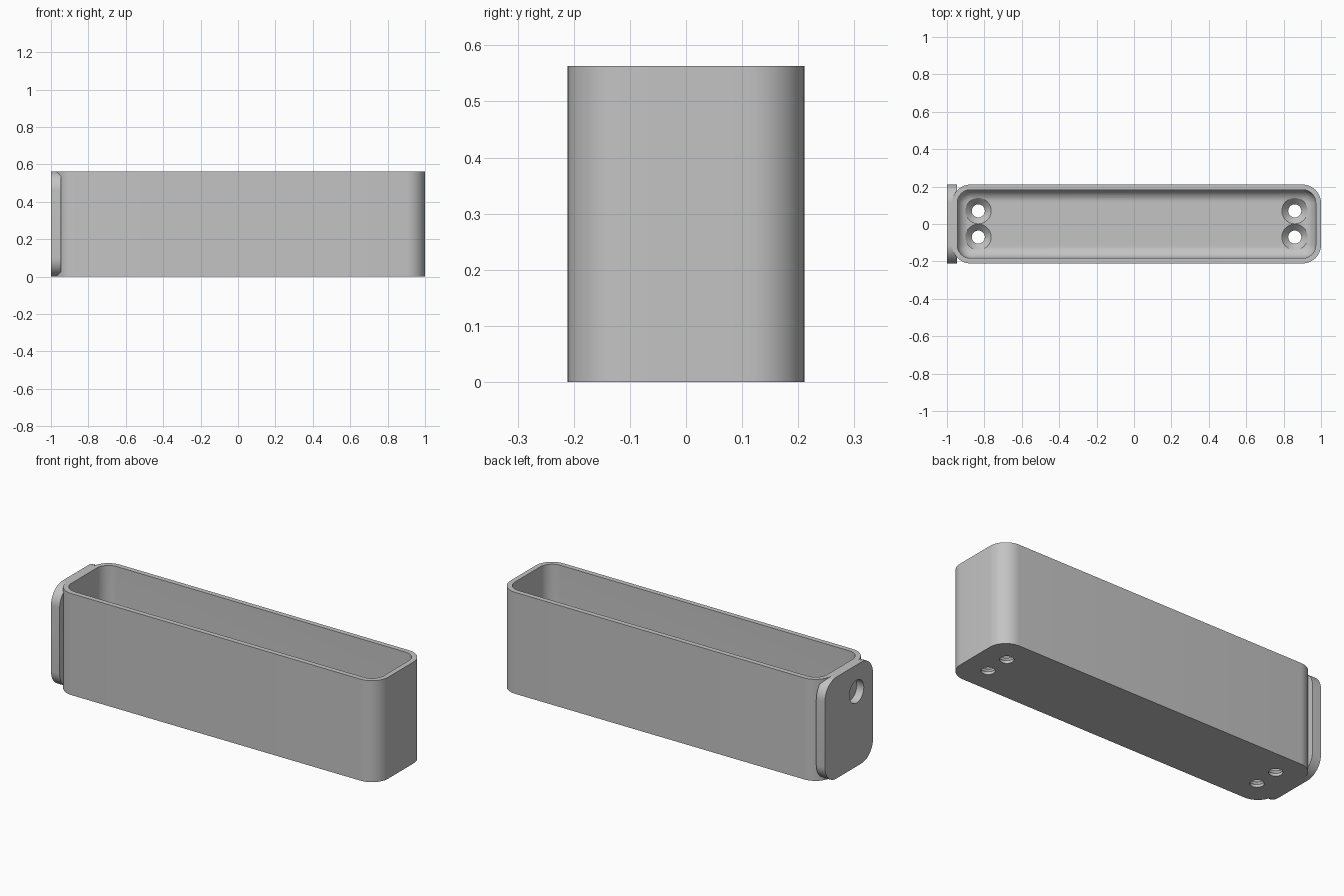
import bpy, bmesh, math

cube = bpy.data.objects.get("Cube")
if cube:
    bpy.data.objects.remove(cube, do_unlink=True)

HEIGHT, HALF_Y, WALL = 0.563, 0.211, 0.028
FLOOR, CORNER, FILLET = 0.05, 0.1, 0.065
BOX_X, BOX_HALF = 0.0135, 0.9865

grey = bpy.data.materials.new("plain_grey")
grey.use_nodes = True
colour = (0.55, 0.55, 0.55, 1)
grey.diffuse_color = colour
grey.node_tree.nodes["Principled BSDF"].inputs["Base Color"].default_value = colour


def rounded_rect(hx, hy, r, steps=12):
    """Counter-clockwise outline of a rounded rectangle."""
    points = []
    for quarter, (sx, sy) in enumerate([(1, 1), (-1, 1), (-1, -1), (1, -1)]):
        for i in range(steps + 1):
            a = (quarter + i / steps) * math.pi / 2
            points.append((sx * (hx - r) + r * math.cos(a),
                           sy * (hy - r) + r * math.sin(a)))
    return points


def circle(x, y, r, steps=40):
    return [(x + r * math.cos(math.tau * i / steps),
             y + r * math.sin(math.tau * i / steps)) for i in range(steps)]


def loft(name, layers, place=lambda u, v, w: (u, v, w)):
    """Closed solid through a stack of (outline, level) layers."""
    bm = bmesh.new()
    rings = [[bm.verts.new(place(u, v, w)) for u, v in outline]
             for outline, w in layers]
    for low, high in zip(rings, rings[1:]):
        for i in range(len(low)):
            j = (i + 1) % len(low)
            bm.faces.new((low[i], low[j], high[j], high[i]))
    bm.faces.new(rings[0][::-1])
    bm.faces.new(rings[-1])
    bmesh.ops.recalc_face_normals(bm, faces=bm.faces)
    mesh = bpy.data.meshes.new(name)
    bm.to_mesh(mesh)
    bm.free()
    mesh.materials.append(grey)
    obj = bpy.data.objects.new(name, mesh)
    bpy.context.collection.objects.link(obj)
    return obj


def combine(target, other, operation):
    mod = target.modifiers.new(operation.lower(), 'BOOLEAN')
    mod.operation, mod.solver, mod.object = operation, 'EXACT', other
    bpy.context.view_layer.objects.active = target
    bpy.ops.object.modifier_apply(modifier=mod.name)
    bpy.data.objects.remove(other, do_unlink=True)


def shifted(outline):
    return [(x + BOX_X, y) for x, y in outline]


def sideways(u, v, w):
    return (w, u, v + HEIGHT / 2)


# Outer body of the tray
body = shifted(rounded_rect(BOX_HALF, HALF_Y, CORNER))
tray = loft("tray", [(body, 0), (body, HEIGHT)])

# Rounded mounting plate on the end
plate = rounded_rect(HALF_Y, HEIGHT / 2, CORNER)
combine(tray, loft("end_plate", [(plate, -1), (plate, -0.947)], sideways), 'UNION')

# Cavity with a filleted floor
layers = []
for i in range(11):
    a = i / 10 * math.pi / 2
    inset = WALL + FILLET * (1 - math.sin(a))
    outline = rounded_rect(BOX_HALF - inset, HALF_Y - inset, CORNER - inset)
    layers.append((shifted(outline), FLOOR + FILLET * (1 - math.cos(a))))
layers.append((layers[-1][0], HEIGHT + 0.1))
combine(tray, loft("cavity_cutter", layers), 'DIFFERENCE')

# Countersunk screw holes in the floor
for sx in (-1, 1):
    for sy in (-1, 1):
        x, y = BOX_X + sx * 0.846, sy * 0.07
        narrow, wide = circle(x, y, 0.035), circle(x, y, 0.069)
        cutter = loft("screw_hole_cutter", [(narrow, -0.05), (narrow, 0.015),
                                            (wide, FLOOR), (wide, 0.2)])
        combine(tray, cutter, 'DIFFERENCE')

# Blind round recess in the end plate
recess = circle(-0.067, 0.415 - HEIGHT / 2, 0.063)
combine(tray, loft("recess_cutter", [(recess, -1.1), (recess, -0.957)], sideways),
        'DIFFERENCE')

# Smooth rounded surfaces, crisp edges
bpy.ops.object.select_all(action='DESELECT')
tray.select_set(True)
bpy.context.view_layer.objects.active = tray
bpy.ops.object.shade_smooth_by_angle(angle=math.radians(30))
